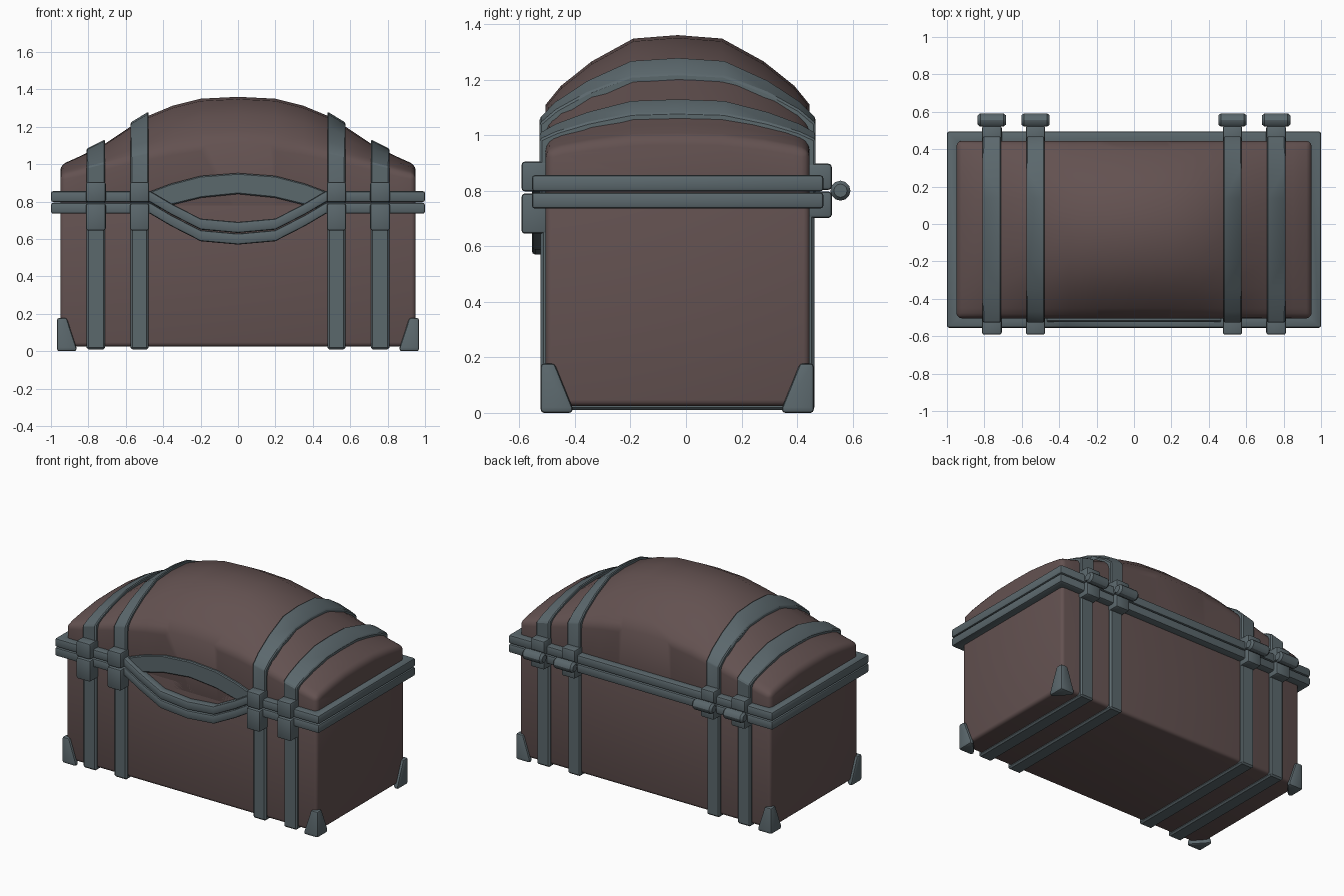
import bpy, bmesh, math

if "Cube" in bpy.data.objects:
    bpy.data.objects.remove(bpy.data.objects["Cube"])

def material(name, rgb):
    m = bpy.data.materials.new(name)
    m.diffuse_color = (*rgb, 1)
    m.use_nodes = True
    m.node_tree.nodes["Principled BSDF"].inputs["Base Color"].default_value = m.diffuse_color
    return m

LEATHER = material("leather", (0.125, 0.083, 0.081))
METAL = material("metal", (0.105, 0.138, 0.152))

def finish(name, bm, mat, bevel=0.0, segments=1, mirror=False, angle=30):
    bmesh.ops.recalc_face_normals(bm, faces=bm.faces)
    me = bpy.data.meshes.new(name)
    bm.to_mesh(me)
    bm.free()
    me.materials.append(mat)
    ob = bpy.data.objects.new(name, me)
    bpy.context.collection.objects.link(ob)
    bpy.ops.object.select_all(action='DESELECT')
    ob.select_set(True)
    bpy.context.view_layer.objects.active = ob
    if mirror:
        ob.modifiers.new("mirror", 'MIRROR').use_mirror_merge = False
    if bevel:
        b = ob.modifiers.new("bevel", 'BEVEL')
        b.width, b.segments, b.limit_method = bevel, segments, 'ANGLE'
        b.angle_limit = math.radians(40)
    for m in list(ob.modifiers):
        bpy.ops.object.modifier_apply(modifier=m.name)
    bpy.ops.object.shade_smooth_by_angle(angle=math.radians(angle))
    return ob

def loft(name, rows, closed=False, **kw):
    """Skin equal rings of points; cap the ends unless the loft is closed."""
    bm = bmesh.new()
    rings = [[bm.verts.new(p) for p in r] for r in rows]
    n = len(rings[0])
    for a, b in zip(rings, rings[1:] + (rings[:1] if closed else [])):
        for i in range(n):
            j = (i + 1) % n
            bm.faces.new((a[i], a[j], b[j], b[i]))
    if not closed:
        bm.faces.new(rings[0])
        bm.faces.new(rings[-1])
    return finish(name, bm, **kw)

def box(name, x0, x1, y0, y1, z0, z1, **kw):
    ring = lambda z: [(x0, y0, z), (x1, y0, z), (x1, y1, z), (x0, y1, z)]
    return loft(name, [ring(z0), ring(z1)], **kw)

def interp(table, x):
    for (a, p), (b, q) in zip(table, table[1:]):
        if x <= b:
            return p + (q - p) * (x - a) / (b - a)
    return table[-1][1]

# lid shape: crown and eave heights along x, arch fraction across y
CROWN = [(0, 1.36), (.2, 1.35), (.35, 1.312), (.5, 1.25), (.71, 1.11), (.85, 1.04), (.95, .995)]
EAVE = [(0, 1.11), (.2, 1.10), (.35, 1.08), (.5, 1.05), (.71, 1.0), (.85, .965), (.95, .945)]
ARCH = [(-.475, 0), (-.42, .27), (-.31, .62), (-.16, .95), (0, 1), (.16, .95), (.31, .62), (.42, .27), (.475, 0)]
YC = -0.03

def lid_section(x, grow=0.0, bottom=0.70):
    e, c = interp(EAVE, abs(x)), interp(CROWN, abs(x))
    k = (0.475 + grow) / 0.475
    top = [(x, YC + v * k, e + (c - e) * f + grow * (0.4 + 0.6 * f)) for v, f in ARCH]
    w = 0.475 + grow
    return [(x, YC - w, bottom)] + top + [(x, YC + w, bottom)]

# body
box("chest_body", -.95, .95, -.505, .445, .025, .80, mat=LEATHER, bevel=.022, segments=3)

# domed lid
xs = sorted({s * x for x, _ in CROWN for s in (-1, 1)})
loft("domed_lid", [lid_section(x) for x in xs], mat=LEATHER, bevel=.03, segments=3, angle=40)

# rims around the lid and body, dipping at the front
DIP = [(0, .165), (.2, .147), (.36, .065), (.47, 0)]
front = [-.47, -.36, -.2, 0, .2, .36, .47]
def rim(name, z0, z1):
    path = [(-1, -.555, -.93, -.495, 0)]
    path += [(x, -.555, x, -.495, interp(DIP, abs(x))) for x in front]
    path += [(1, -.555, .93, -.495, 0), (1, .495, .93, .43, 0), (-1, .495, -.93, .43, 0)]
    rows = [[(ox, oy, z0 - d), (ox, oy, z1 - d), (ix, iy, z1 - d), (ix, iy, z0 - d)]
            for ox, oy, ix, iy, d in path]
    loft(name, rows, closed=True, mat=METAL, bevel=.012, segments=2)
rim("lower_rim", .735, .794)
rim("upper_rim", .797, .856)

# arched plate above the dip
TOP = [(0, .952), (.2, .937), (.36, .895), (.48, .85)]
LOW = [(0, .84), (.2, .82), (.36, .78), (.48, .745)]
loft("front_arch_plate", [[(x, -.523, interp(LOW, abs(x))), (x, -.523, interp(TOP, abs(x))),
                           (x, -.49, interp(TOP, abs(x))), (x, -.49, interp(LOW, abs(x)))]
                          for x in front], mat=METAL, bevel=.006)

for tag, x0, x1 in (("inner", .478, .575), ("outer", .71, .81)):
    # strap over the lid
    outs = [lid_section(x, .022, .78) for x in (x0, x1)]
    ins = [lid_section(x, -.02, .78) for x in (x0, x1)]
    loft(tag + "_lid_strap", list(zip(outs[0], outs[1], ins[1], ins[0])),
         mat=METAL, bevel=.007, mirror=True)
    # strap under the body
    path = [(-.523, -.49, .78, .78), (-.523, -.49, .01, .04), (.462, .43, .01, .04), (.462, .43, .78, .78)]
    loft(tag + "_body_strap", [[(x0, yo, zo), (x1, yo, zo), (x1, yi, zi), (x0, yi, zi)]
                               for yo, yi, zo, zi in path], mat=METAL, bevel=.01, mirror=True)
    # clasps in front, hinge plates behind
    a, b = x0 - .003, x1 + .003
    for part, y0, y1, z0, z1 in (("_clasp_upper", -.592, -.49, .797, .905),
                                 ("_clasp_lower", -.592, -.49, .645, .790),
                                 ("_hinge_plate_upper", .43, .525, .803, .897),
                                 ("_hinge_plate_lower", .43, .525, .702, .797)):
        box(tag + part, a, b, y0, y1, z0, z1, mat=METAL, bevel=.012, segments=2, mirror=True)
    # hinge barrel
    xm = (x0 + x1) / 2
    ring = lambda x, r: [(x, .556 + r * math.cos(i * math.pi / 6), .80 + r * math.sin(i * math.pi / 6))
                         for i in range(12)]
    loft(tag + "_hinge_barrel", [ring(xm - .076, .024), ring(xm - .062, .036),
                                 ring(xm + .062, .036), ring(xm + .076, .024)], mat=METAL, mirror=True)

# corner caps at the foot
for tag, yc, s in (("front", -.523, 1), ("back", .46, -1)):
    def foot(z, w, d):
        pts = [(0, 0), (w, 0), (w, .025), (.025, d), (0, d)]
        return [(.968 - px, yc + s * py, z) for px, py in pts]
    loft(tag + "_corner_cap", [foot(0, .105, .115), foot(.02, .104, .114), foot(.178, .052, .05)],
         mat=METAL, bevel=.012, segments=2, mirror=True)
